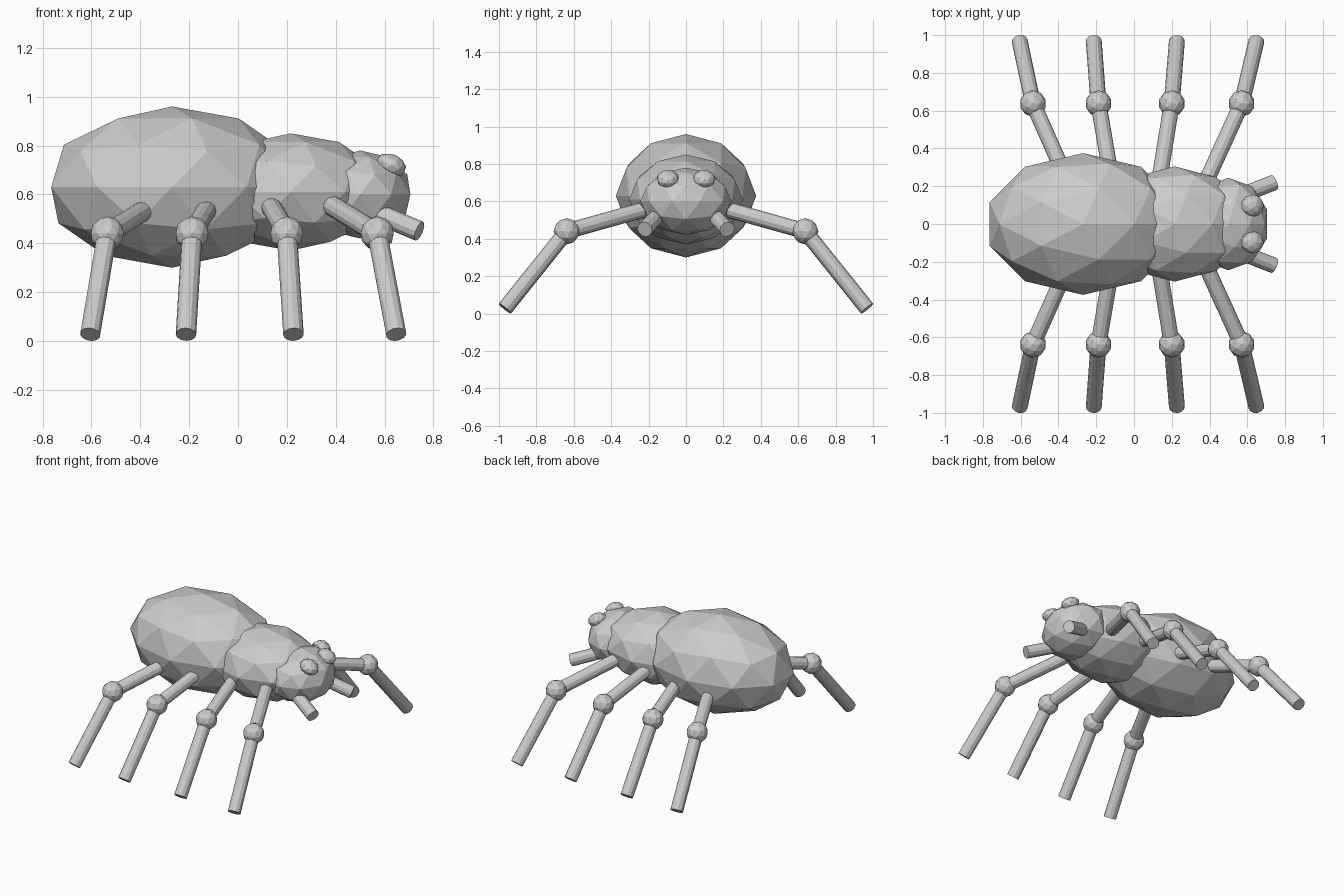
import bpy, math
from mathutils import Vector

if "Cube" in bpy.data.objects:
    bpy.data.objects.remove(bpy.data.objects["Cube"])

grey = bpy.data.materials.new("plain_grey")
grey.diffuse_color = (0.6, 0.6, 0.6, 1)
grey.use_nodes = True
grey.node_tree.nodes["Principled BSDF"].inputs["Base Color"].default_value = grey.diffuse_color


def finish(name):
    ob = bpy.context.object
    ob.name = name
    ob.data.materials.append(grey)
    return ob


def ball(name, loc, size, rot=(0, 0, 0)):
    """Low-poly faceted ellipsoid."""
    bpy.ops.mesh.primitive_ico_sphere_add(subdivisions=2, radius=1, location=loc, rotation=rot)
    ob = finish(name)
    ob.scale = size
    return ob


def rod(name, a, b, radius):
    """Cylinder running from point a to point b."""
    a, b = Vector(a), Vector(b)
    d = b - a
    bpy.ops.mesh.primitive_cylinder_add(vertices=12, radius=radius, depth=d.length, location=(a + b) / 2)
    ob = finish(name)
    ob.rotation_euler = d.to_track_quat('Z', 'Y').to_euler()
    return ob


# Body segments
ball("abdomen", (-0.27, 0, 0.63), (0.52, 0.375, 0.33))
ball("thorax", (0.215, 0, 0.61), (0.38, 0.305, 0.24))
ball("head", (0.50, 0, 0.60), (0.216, 0.245, 0.18))

# Leg stations: x at the hip, knee and foot
legs = [("rear", -0.345, -0.535, -0.605),
        ("mid_rear", -0.115, -0.188, -0.213),
        ("mid_front", 0.13, 0.2, 0.227),
        ("front", 0.375, 0.57, 0.648)]

for side, s in (("left", 1), ("right", -1)):
    # Eyes and mandibles
    ball(f"eye_{side}", (0.627, s * 0.097, 0.72), (0.064, 0.06, 0.045), (0, math.radians(25), 0))
    rod(f"mandible_{side}", (0.55, s * 0.145, 0.53), (0.742, s * 0.22, 0.45), 0.042)
    # Legs with knee joints
    for name, hip, knee, foot in legs:
        k = (knee, s * 0.638, 0.44)
        rod(f"upper_leg_{name}_{side}", (hip, s * 0.21, 0.56), k, 0.042)
        ball(f"knee_{name}_{side}", k, (0.07, 0.07, 0.07))
        rod(f"lower_leg_{name}_{side}", k, (foot, s * 0.968, 0.027), 0.042)
